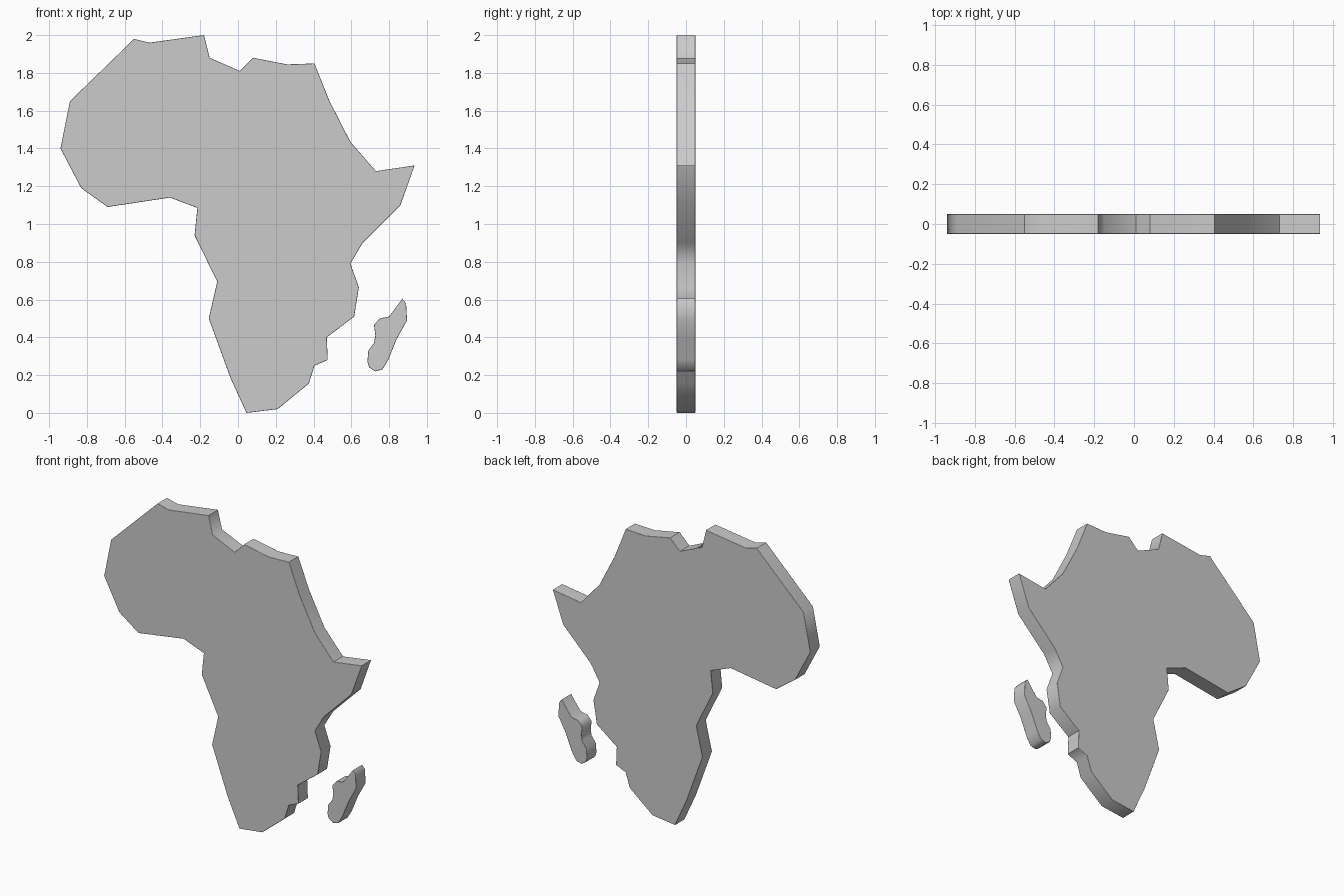
import bpy, bmesh, math

if "Cube" in bpy.data.objects:
    bpy.data.objects.remove(bpy.data.objects["Cube"])

HALF = 0.05  # half thickness of the slabs


def slab(name, outline, rim=0.003):
    """Extrude an (x, z) outline along y and soften its front and back rims."""
    bm = bmesh.new()
    face = bm.faces.new([bm.verts.new((x, -HALF, z)) for x, z in outline])
    ext = bmesh.ops.extrude_face_region(bm, geom=[face], use_keep_orig=True)
    moved = [g for g in ext["geom"] if isinstance(g, bmesh.types.BMVert)]
    bmesh.ops.translate(bm, verts=moved, vec=(0, 2 * HALF, 0))
    bmesh.ops.recalc_face_normals(bm, faces=bm.faces)
    rims = [e for e in bm.edges
            if abs(e.verts[0].co.y - e.verts[1].co.y) < 1e-5]
    bmesh.ops.bevel(bm, geom=rims, offset=rim, segments=2, profile=0.5,
                    affect='EDGES', clamp_overlap=True)
    mesh = bpy.data.meshes.new(name)
    bm.to_mesh(mesh)
    bm.free()
    ob = bpy.data.objects.new(name, mesh)
    bpy.context.collection.objects.link(ob)
    bpy.ops.object.select_all(action='DESELECT')
    ob.select_set(True)
    bpy.context.view_layer.objects.active = ob
    bpy.ops.object.shade_smooth_by_angle(angle=math.radians(50))
    # Keep the broad front and back evenly flat
    wn = ob.modifiers.new("flat_caps", 'WEIGHTED_NORMAL')
    wn.keep_sharp = True
    return ob


# Mainland coast, clockwise from the north-west corner
mainland = [
    (-0.55, 1.98), (-0.47, 1.96), (-0.18, 2.0), (-0.15, 1.88), (0.01, 1.81),
    (0.08, 1.88), (0.26, 1.845), (0.405, 1.85), (0.485, 1.65), (0.595, 1.435),
    (0.73, 1.28), (0.935, 1.31), (0.86, 1.10), (0.66, 0.90), (0.595, 0.79),
    (0.64, 0.665), (0.615, 0.51), (0.47, 0.40), (0.475, 0.28), (0.405, 0.25),
    (0.375, 0.155), (0.21, 0.02), (0.045, 0.0), (-0.04, 0.185), (-0.155, 0.50),
    (-0.11, 0.695), (-0.23, 0.94), (-0.215, 1.085), (-0.36, 1.14),
    (-0.69, 1.09), (-0.83, 1.19), (-0.94, 1.40), (-0.89, 1.65)]
slab("mainland", mainland)

# Island off the south-east coast
island = [
    (0.87, 0.605), (0.89, 0.58), (0.895, 0.49), (0.84, 0.39), (0.795, 0.28),
    (0.765, 0.23), (0.725, 0.22), (0.695, 0.24), (0.685, 0.27), (0.69, 0.33),
    (0.72, 0.37), (0.727, 0.41), (0.72, 0.465), (0.75, 0.50), (0.80, 0.51)]
slab("island", island)
